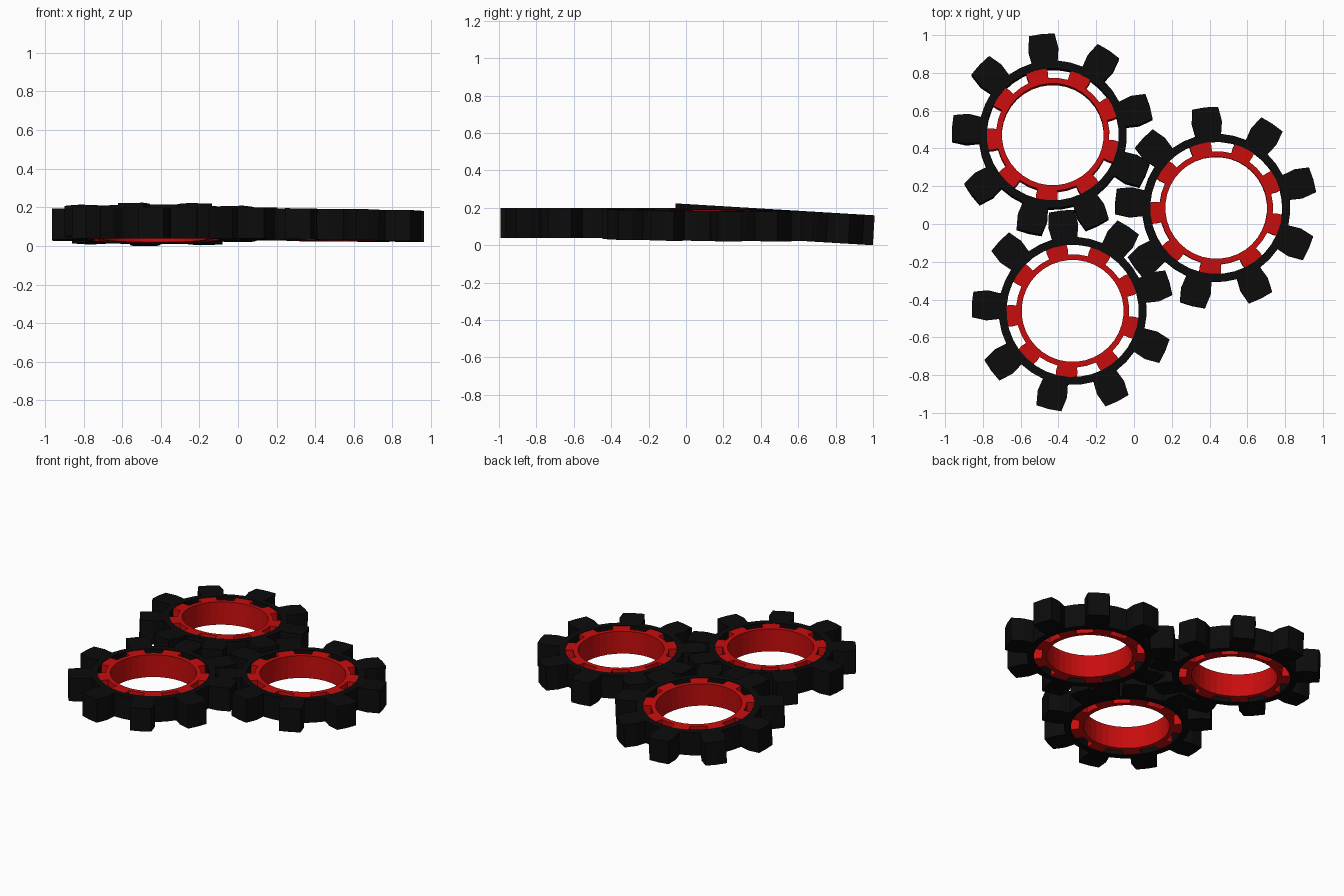
import bpy
import bmesh
from math import sin, cos, radians
from mathutils import Vector, Matrix

cube = bpy.data.objects.get("Cube")
if cube:
    bpy.data.objects.remove(cube, do_unlink=True)

TEETH = 9
PITCH = 360 / TEETH


def material(name, rgb):
    mat = bpy.data.materials.new(name)
    mat.use_nodes = True
    mat.diffuse_color = (*rgb, 1)
    bsdf = mat.node_tree.nodes["Principled BSDF"]
    bsdf.inputs["Base Color"].default_value = (*rgb, 1)
    bsdf.inputs["Roughness"].default_value = 0.6
    return mat


black = material("black", (0.0035, 0.0035, 0.0035))
red = material("red", (0.58, 0.004, 0.004))


def gear(name, mat, inner, root, tooth_rows, phase, half_height):
    """Ring of four segments per pitch; tooth_rows are (radius, half angle)."""
    bm = bmesh.new()

    def vert(radius, degrees):
        a = radians(degrees)
        return bm.verts.new((radius * cos(a), radius * sin(a), -half_height))

    # flat ring and tooth outline
    steps = TEETH * 4
    angles = [phase + PITCH * (i - 1) / 4 for i in range(steps)]
    inside = [vert(inner, a) for a in angles]
    outside = [vert(root, a) for a in angles]
    for i in range(steps):
        j = (i + 1) % steps
        bm.faces.new((inside[i], outside[i], outside[j], inside[j]))
    for t in range(TEETH):
        row = outside[t * 4:t * 4 + 3]
        centre = phase + PITCH * t
        for radius, half in tooth_rows:
            nxt = [vert(radius, centre + s * half) for s in (-1, 0, 1)]
            for k in range(2):
                bm.faces.new((row[k], nxt[k], nxt[k + 1], row[k + 1]))
            row = nxt

    # thickness
    base = bm.faces[:]
    result = bmesh.ops.extrude_face_region(bm, geom=base, use_keep_orig=True)
    top = [g for g in result["geom"] if isinstance(g, bmesh.types.BMVert)]
    bmesh.ops.translate(bm, verts=top, vec=Vector((0, 0, 2 * half_height)))
    bmesh.ops.recalc_face_normals(bm, faces=bm.faces[:])

    mesh = bpy.data.meshes.new(name)
    bm.to_mesh(mesh)
    bm.free()
    mesh.materials.append(mat)
    obj = bpy.data.objects.new(name, mesh)
    bpy.context.collection.objects.link(obj)
    return obj


# each gear: name, centre, slope of its plane along x and y
layout = [
    ("back", (-0.43, 0.47, 0.112), 0, -0.06),
    ("left", (0.435, 0.085, 0.108), -0.012, -0.01),
    ("front", (-0.325, -0.46, 0.119), 0, 0),
]

for place, centre, slope_x, slope_y in layout:
    pose = (Matrix.Translation(centre)
            @ Matrix.Rotation(slope_y, 4, "X")
            @ Matrix.Rotation(-slope_x, 4, "Y"))
    # black outer gear
    outer = gear(place + "_outer_gear", black, 0.35, 0.392,
                 [(0.46, 10), (0.535, 7.3)], 96.3, 0.08)
    # red inner gear locking into it
    lining = gear(place + "_inner_gear", red, 0.27, 0.3,
                  [(0.33, 10), (0.357, 9)], 104.5, 0.077)
    for obj in (outer, lining):
        obj.matrix_world = pose
